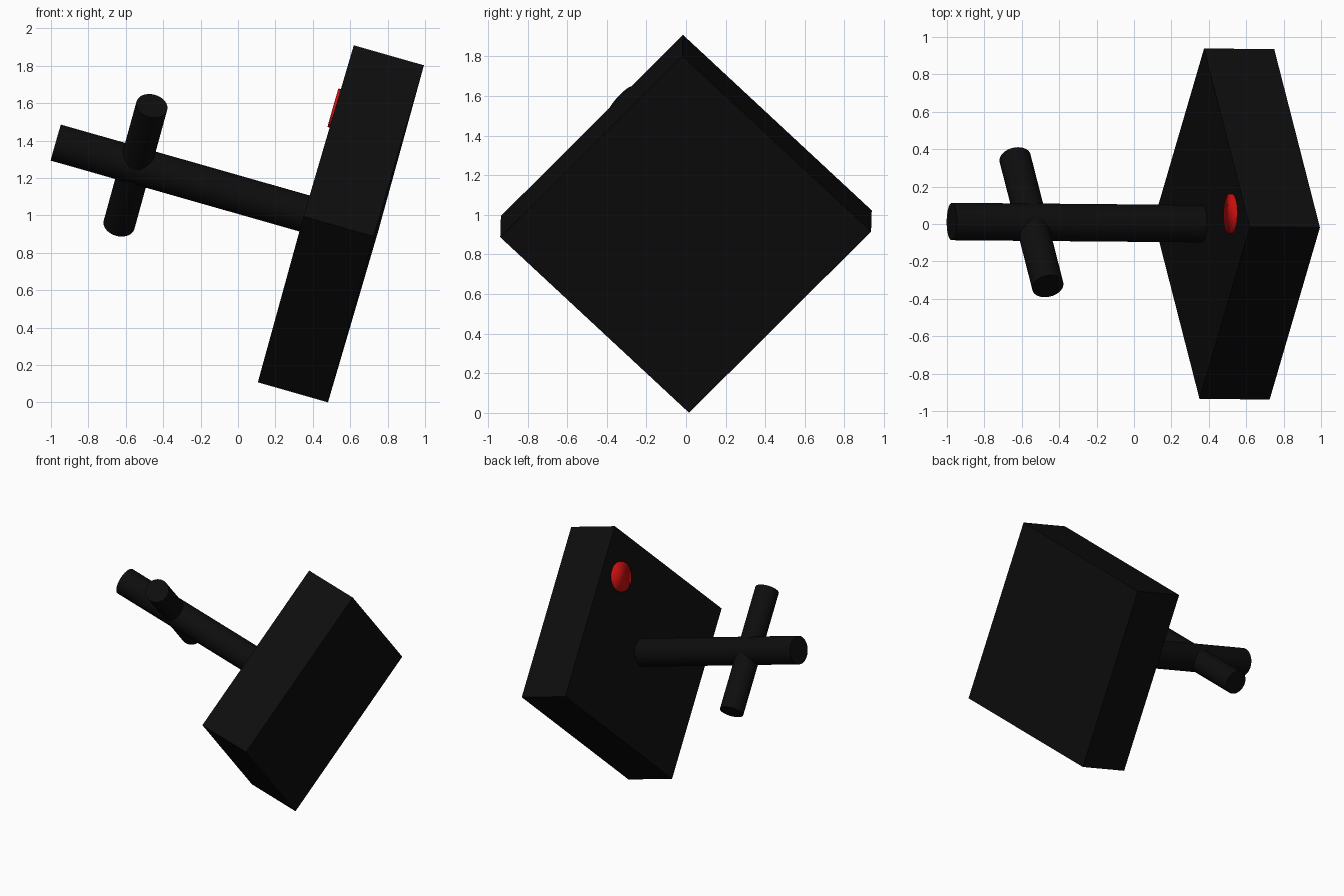
import bpy, math
from mathutils import Matrix, Vector

if "Cube" in bpy.data.objects:
    bpy.data.objects.remove(bpy.data.objects["Cube"])

# Tilted frame: local x runs along the handle into the head
FRAME = (Matrix.Translation((0.55, 0, 0.955))
         @ Matrix.Rotation(math.radians(-0.5), 4, 'Z')
         @ Matrix.Rotation(math.radians(15.9), 4, 'Y'))
ROLL = Matrix.Rotation(math.radians(45.9), 4, 'X')
ALONG_X = Matrix.Rotation(math.radians(90), 4, 'Y')


def material(name, rgb):
    m = bpy.data.materials.new(name)
    m.diffuse_color = (*rgb, 1)
    m.use_nodes = True
    m.node_tree.nodes["Principled BSDF"].inputs["Base Color"].default_value = m.diffuse_color
    return m


black = material("black", (0.004, 0.004, 0.004))
red = material("red", (0.6, 0.005, 0.005))


def finish(name, mat, matrix):
    ob = bpy.context.object
    ob.name = name
    ob.data.materials.append(mat)
    ob.matrix_world = FRAME @ matrix
    return ob


def rod(name, mat, radius, length, matrix, angle=40):
    bpy.ops.mesh.primitive_cylinder_add(vertices=48, radius=radius, depth=length)
    bpy.ops.object.shade_smooth_by_angle(angle=math.radians(angle))
    return finish(name, mat, matrix)


# Square head, standing on its corner
bpy.ops.mesh.primitive_cube_add(size=1)
head = finish("head", black, ROLL)
for v in head.data.vertices:
    v.co = v.co * Vector((0.39, 1.325, 1.325))

# Handle from the free end to inside the head
rod("handle", black, 0.1, 1.585, Matrix.Translation((-0.7925, 0, 0)) @ ALONG_X)

# Crossbar through the handle, parallel to the head's edges
rod("crossbar", black, 0.085, 0.95, Matrix.Translation((-1.142, 0, 0)) @ ROLL)

# Red round button on the handle side of the head
rod("button", red, 0.107, 0.03,
    Matrix.Translation((-0.196, 0.053, 0.585)) @ ALONG_X, angle=100)
